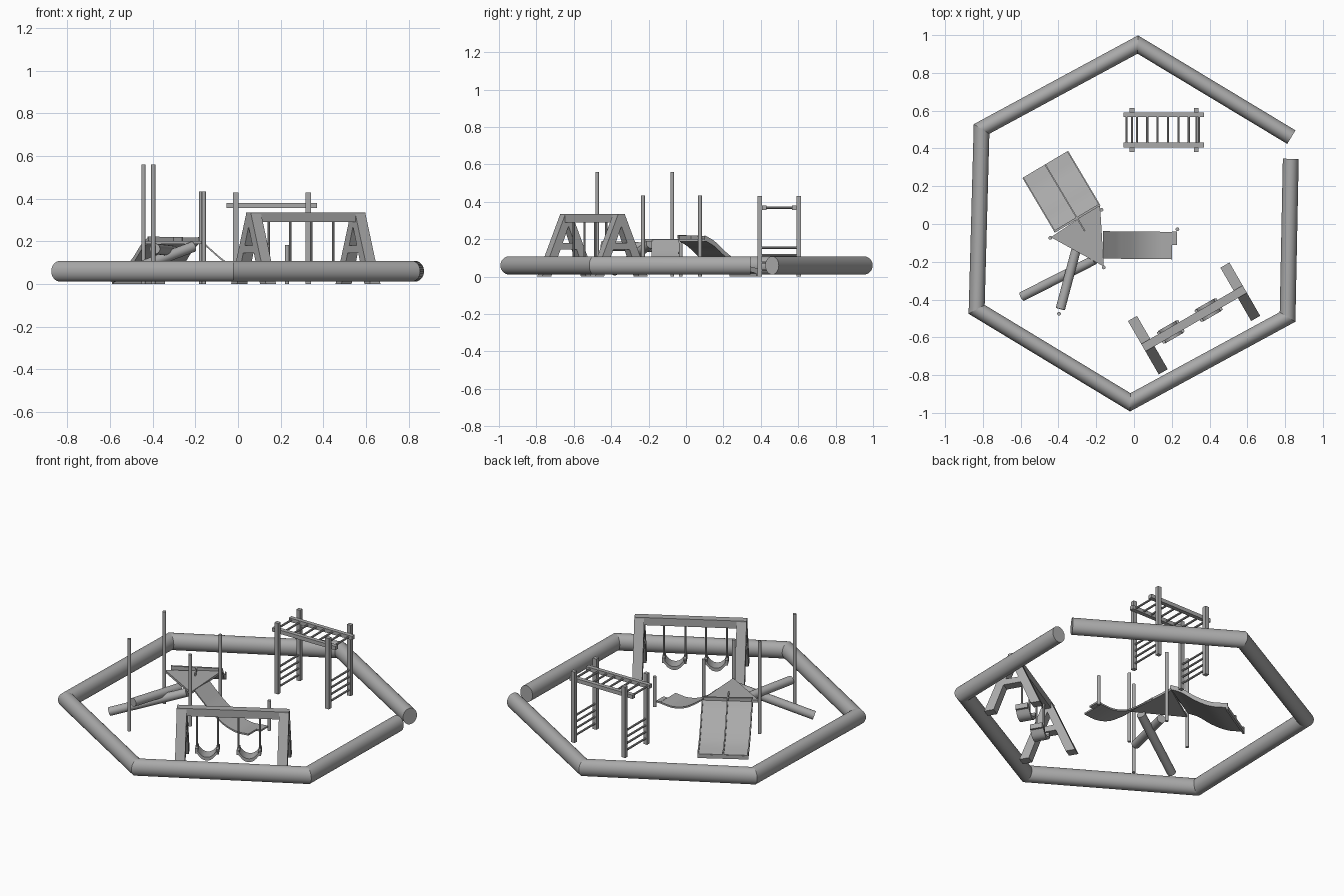
import bpy, bmesh, math
from mathutils import Vector, Matrix

cube = bpy.data.objects.get("Cube")
if cube:
    bpy.data.objects.remove(cube, do_unlink=True)

grey = bpy.data.materials.new("plain_grey")
grey.use_nodes = True
COLOUR = (0.4, 0.4, 0.4, 1)
grey.diffuse_color = COLOUR
grey.node_tree.nodes["Principled BSDF"].inputs["Base Color"].default_value = COLOUR


def finish(name, bm, smooth=False):
    bmesh.ops.recalc_face_normals(bm, faces=bm.faces)
    mesh = bpy.data.meshes.new(name)
    bm.to_mesh(mesh)
    bm.free()
    mesh.materials.append(grey)
    ob = bpy.data.objects.new(name, mesh)
    bpy.context.collection.objects.link(ob)
    if smooth:
        bpy.ops.object.select_all(action='DESELECT')
        ob.select_set(True)
        bpy.context.view_layer.objects.active = ob
        bpy.ops.object.shade_smooth_by_angle(angle=math.radians(35))
    return ob


def box(name, a, b, width, height):
    """Square beam from a to b; width is level, height is across it."""
    a, b = Vector(a), Vector(b)
    d = (b - a).normalized()
    side = Vector((1, 0, 0)) if abs(d.z) > 0.99 else d.cross(Vector((0, 0, 1))).normalized()
    up = side.cross(d)
    rot = Matrix((d, side, up)).transposed().to_4x4()
    size = Matrix.Diagonal(((b - a).length, width, height, 1))
    bm = bmesh.new()
    bmesh.ops.create_cube(bm, size=1, matrix=Matrix.Translation((a + b) / 2) @ rot @ size)
    return finish(name, bm)


def rod(name, a, b, radius, sides=16):
    """Round bar from a to b."""
    a, b = Vector(a), Vector(b)
    rot = (b - a).to_track_quat('Z', 'Y').to_matrix().to_4x4()
    bm = bmesh.new()
    bmesh.ops.create_cone(bm, cap_ends=True, segments=sides, radius1=radius, radius2=radius,
                          depth=(b - a).length, matrix=Matrix.Translation((a + b) / 2) @ rot)
    return finish(name, bm, True)


def prism(name, outline, push, smooth=False):
    """Closed outline of points pushed along a vector."""
    bm = bmesh.new()
    face = bm.faces.new([bm.verts.new(p) for p in outline])
    out = bmesh.ops.extrude_face_region(bm, geom=[face])
    bmesh.ops.translate(bm, vec=push, verts=[v for v in out["geom"] if isinstance(v, bmesh.types.BMVert)])
    return finish(name, bm, smooth)


def smooth_line(points, steps=5):
    """Catmull-Rom curve through 2D points."""
    pts = [Vector(p) for p in points]
    pts = [2 * pts[0] - pts[1]] + pts + [2 * pts[-1] - pts[-2]]
    line = []
    for p0, p1, p2, p3 in zip(pts, pts[1:], pts[2:], pts[3:]):
        for k in range(steps):
            t = k / steps
            line.append(0.5 * (2 * p1 + (p2 - p0) * t + (2 * p0 - 5 * p1 + 4 * p2 - p3) * t * t
                               + (3 * p1 - p0 - 3 * p2 + p3) * t ** 3))
    return line + [pts[-2]]


def strip(name, origin, along, push, profile, low, high):
    """Curved board following an (s, z) profile, from z + low to z + high."""
    line = smooth_line(profile)
    o, d = Vector(origin), Vector(along)
    upper = [o + d * p.x + Vector((0, 0, p.y + high)) for p in line]
    lower = [o + d * p.x + Vector((0, 0, p.y + low)) for p in reversed(line)]
    return prism(name, upper + lower, Vector(push), True)


# Log border: mitred round logs, open at one corner
path = [Vector(p) for p in [(0.833, 0.46), (0.02, 0.95), (-0.807, 0.503), (-0.833, -0.452),
                            (-0.02, -0.944), (0.813, -0.492), (0.83, 0.345)]]


def mitre(i):
    dirs = [(path[j + 1] - path[j]).normalized() for j in (i - 1, i) if 0 <= j < len(path) - 1]
    normals = [Vector((-d.y, d.x)) for d in dirs]
    m = sum(normals, Vector((0, 0))).normalized()
    return m / m.dot(normals[0])


SIDES = 32
for i in range(len(path) - 1):
    bm = bmesh.new()
    rings = []
    for j in (i, i + 1):
        m = mitre(j)
        ring = []
        for k in range(SIDES):
            t = math.tau * k / SIDES
            p = path[j] + m * 0.042 * math.cos(t)
            ring.append(bm.verts.new((p.x, p.y, 0.06 + 0.049 * math.sin(t))))
        rings.append(ring)
        bm.faces.new(ring)
    for k in range(SIDES):
        n = (k + 1) % SIDES
        bm.faces.new((rings[0][k], rings[0][n], rings[1][n], rings[1][k]))
    finish(f"border_log_{i + 1}", bm, True)

# Climbing frame: posts, end ladders, top rails and rungs
for x in (-0.01, 0.33):
    for y in (0.394, 0.603):
        box("climbing_post", (x, y, 0), (x, y, 0.43), 0.025, 0.024)
    for k in range(4):
        z = 0.155 - 0.04 * k
        rod("ladder_rung", (x, 0.394, z), (x, 0.603, z), 0.006, 10)
for y in (0.418, 0.578):
    box("climbing_rail", (-0.055, y, 0.369), (0.37, y, 0.369), 0.025, 0.023)
for k in range(8):
    x = -0.04 + 0.055 * k
    rod("overhead_rung", (x, 0.418, 0.369), (x, 0.578, 0.369), 0.006, 10)

# Swing: a local frame turned along its beam
centre = Vector((0.318, -0.5, 0))
beam = Vector((math.cos(math.pi / 6), 0.5, 0))
across = Vector((-0.5, math.cos(math.pi / 6), 0))


def swing_point(u, v, z):
    return centre + beam * u + across * v + Vector((0, 0, z))


box("swing_beam", swing_point(-0.31, 0, 0.313), swing_point(0.31, 0, 0.313), 0.045, 0.046)
for end in (-1, 1):
    start = 0.2825 * end - 0.0275
    for s in (-1, 1):
        leg = [(0, 0.335), (0.02, 0.335), (0.163, 0), (0.108, 0), (0, 0.27)]
        prism("swing_leg", [swing_point(start, s * v, z) for v, z in leg], beam * 0.055)
    bar = [(-0.06, 0.145), (0.06, 0.145), (0.045, 0.18), (-0.045, 0.18)]
    prism("swing_crossbar", [swing_point(start, v, z) for v, z in bar], beam * 0.055)

# Swing seats: sagging slings on pairs of straps
for left, right in ((-0.2, -0.085), (0.03, 0.148)):
    for u in (left, right):
        rod("swing_strap", swing_point(u, 0, 0.08), swing_point(u, 0, 0.3), 0.006, 10)
        box("seat_clamp", swing_point(u, -0.035, 0.085), swing_point(u, 0.035, 0.085), 0.016, 0.03)
    width = right - left
    sag = [(0, 0.085), (width * 0.25, 0.052), (width * 0.5, 0.042), (width * 0.75, 0.052), (width, 0.085)]
    strip("swing_seat", swing_point(left, -0.038, 0), beam, across * 0.076, sag, -0.01, 0.01)

# Play tower: three-cornered deck and round poles
deck = [(-0.18, 0.103), (-0.44, -0.07), (-0.16, -0.225)]
prism("deck", [(x, y, 0.188) for x, y in deck], Vector((0, 0, 0.014)))
for x, y, top in ((-0.443, -0.073, 0.56), (-0.397, -0.475, 0.56),
                  (-0.16, -0.23, 0.435), (-0.172, 0.075, 0.435)):
    rod("tower_pole", (x, y, 0), (x, y, top), 0.01, 12)

# Wide double slide with side lips and a centre ridge
down = Vector((-0.51, 0.86, 0))
wide = Vector((-0.242, -0.144, 0))
top_corner = Vector((-0.18, 0.103, 0))
curve = [(0, 0.2), (0.06, 0.168), (0.14, 0.103), (0.23, 0.05), (0.33, 0.022)]
strip("wide_slide", top_corner, down, wide, curve, -0.008, 0.004)
for t in (0, 0.49, 0.975):
    strip("slide_lip", top_corner + wide * t, down, wide * 0.025, curve, 0, 0.02)
ridge = top_corner + wide * 0.5
box("deck_ridge", ridge + Vector((0, 0, 0.21)), ridge - down * 0.08 + Vector((0, 0, 0.21)), 0.008, 0.02)
box("slide_top_bar", top_corner + Vector((0, 0, 0.207)), top_corner + wide + Vector((0, 0, 0.213)), 0.012, 0.02)
foot = top_corner + down * 0.325 + Vector((0, 0, 0.012))
box("slide_foot", foot, foot + wide, 0.012, 0.022)

# Narrow slide with a marker post at its end
curve = [(0, 0.195), (0.05, 0.15), (0.1, 0.108), (0.19, 0.048), (0.28, 0.022), (0.365, 0.026)]
strip("narrow_slide", (-0.165, -0.038, 0), (1, -0.01, 0), (0, -0.145, 0), curve, -0.006, 0.004)
box("slide_end_plate", (0.214, -0.04, 0.026), (0.214, -0.11, 0.026), 0.028, 0.01)
rod("slide_end_post", (0.23, -0.028, 0), (0.23, -0.028, 0.183), 0.01, 12)

# Climbing logs leaning on the tower
rod("sloping_log", (-0.593, -0.384, 0.03), (-0.21, -0.19, 0.175), 0.025, 24)
rod("raised_log", (-0.39, -0.45, 0.165), (-0.305, -0.13, 0.155), 0.025, 24)
